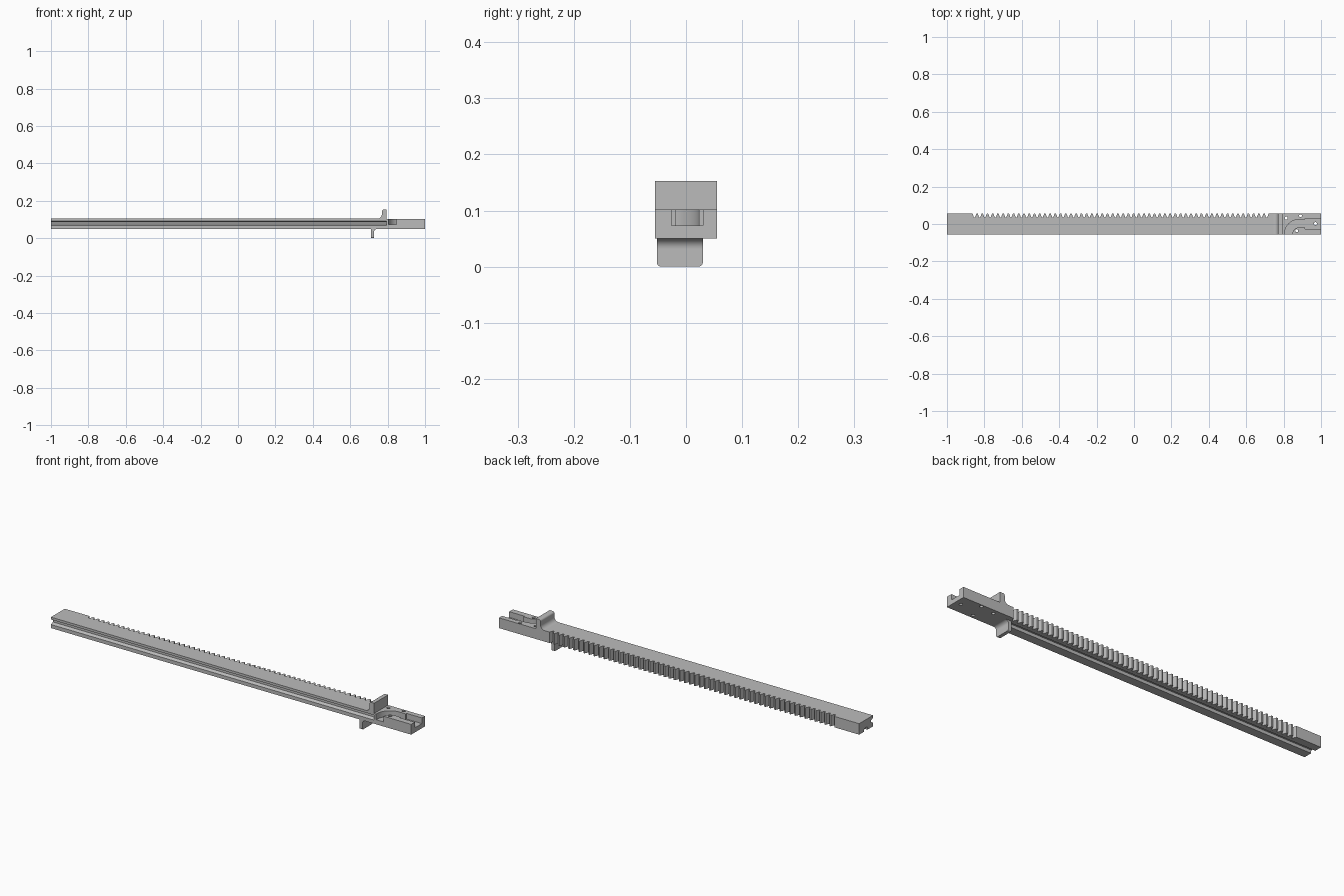
import bpy, bmesh, math
from mathutils import Vector

cube = bpy.data.objects.get("Cube")
if cube:
    bpy.data.objects.remove(cube, do_unlink=True)

grey = bpy.data.materials.new("plain_grey")
grey.use_nodes = True
colour = (0.5, 0.5, 0.5, 1)
grey.diffuse_color = colour
grey.node_tree.nodes["Principled BSDF"].inputs["Base Color"].default_value = colour

# which way a 2D outline maps into space, and the extrusion axis
PLANES = {"z": lambda a, b, h: (a, b, h),
          "y": lambda a, b, h: (a, h, b),
          "x": lambda a, b, h: (h, a, b)}


def prism(name, outline, axis, lo, hi):
    """Extrude a closed outline along an axis."""
    place = PLANES[axis]
    bm = bmesh.new()
    face = bm.faces.new([bm.verts.new(place(a, b, lo)) for a, b in outline])
    new = bmesh.ops.extrude_face_region(bm, geom=[face])["geom"]
    shift = Vector(place(0, 0, hi - lo))
    bmesh.ops.translate(bm, vec=shift, verts=[v for v in new if isinstance(v, bmesh.types.BMVert)])
    bmesh.ops.recalc_face_normals(bm, faces=bm.faces)
    mesh = bpy.data.meshes.new(name)
    bm.to_mesh(mesh)
    bm.free()
    mesh.materials.append(grey)
    obj = bpy.data.objects.new(name, mesh)
    bpy.context.collection.objects.link(obj)
    return obj


def arc(cx, cy, r, start, end, n=10):
    angles = [math.radians(start + (end - start) * i / n) for i in range(n + 1)]
    return [(cx + r * math.cos(t), cy + r * math.sin(t)) for t in angles]


def activate(obj):
    bpy.ops.object.select_all(action="DESELECT")
    obj.select_set(True)
    bpy.context.view_layer.objects.active = obj


def cut(obj, cutter):
    cutter.hide_render = True
    mod = obj.modifiers.new("cut", "BOOLEAN")
    mod.operation, mod.solver, mod.object = "DIFFERENCE", "EXACT", cutter
    activate(obj)
    bpy.ops.object.modifier_apply(modifier=mod.name)
    bpy.data.objects.remove(cutter, do_unlink=True)


def smooth(obj):
    activate(obj)
    bpy.ops.object.shade_smooth_by_angle(angle=math.radians(30))


HALF = 0.055       # half width of the bar
LOW, TOP = 0.05, 0.105
STEP = 0.795       # where the bar meets the end block

# toothed bar: outline from above, with trapezoid gaps along the back
pitch, first, count = 0.0279, -0.853, 57
outline = [(-1, -HALF), (STEP, -HALF), (STEP, HALF)]
for i in reversed(range(count)):
    x = first + i * pitch
    outline += [(x + 0.0102, HALF), (x + 0.003, 0.036), (x - 0.003, 0.036), (x - 0.0102, HALF)]
outline.append((-1, HALF))
bar = prism("toothed_bar", outline, "z", LOW, TOP)

# guide grooves in the front side and the underside
cut(bar, prism("front_groove", [(-0.06, 0.096), (-0.055, 0.093), (-0.04, 0.086),
                                (-0.04, 0.075), (-0.055, 0.068), (-0.06, 0.065)], "x", -1.1, 0.9))
cut(bar, prism("bottom_groove", [(-0.012, 0.04), (-0.01, 0.065), (0.014, 0.065),
                                 (0.018, 0.04)], "x", -1.1, 0.715))

# raised stop with a filleted foot and a rounded top edge
stop = prism("raised_stop", [(STEP, TOP), (STEP, 0.153)]
             + arc(0.779, 0.143, 0.01, 90, 180, 6)
             + arc(0.747, 0.127, 0.022, 0, -90), "y", -HALF, HALF)
smooth(stop)

# hanging tab: rounded lower corners, with a fillet where it joins the bar
tab = prism("hanging_tab", [(-0.052, LOW)] + arc(-0.044, 0.008, 0.008, 180, 270, 6)
            + arc(0.022, 0.008, 0.008, 270, 360, 6) + [(0.03, LOW)], "x", 0.71, 0.727)
smooth(tab)
fillet = prism("tab_fillet", [(0.727, LOW)] + arc(0.745, 0.032, 0.018, 180, 90),
               "y", -0.052, 0.03)
smooth(fillet)

# end block with a channel that bends from the end to the front side
block = prism("end_block", [(STEP, -HALF), (1, -HALF), (1, HALF), (STEP, HALF)], "z", LOW, 0.1016)
channel = ([(0.805, -0.07)] + arc(0.88, -0.052, 0.075, 180, 90, 16)
           + [(0.915, 0.023), (0.915, 0.03), (1.1, 0.03), (1.1, -0.026), (0.915, -0.026), (0.915, -0.019)]
           + arc(0.88, -0.052, 0.033, 90, 180, 12) + [(0.847, -0.07)])
cut(block, prism("channel_cutter", channel, "z", 0.073, 0.12))

# small holes through the end block
for x, y in [(0.813, 0.032), (0.89, 0.044), (0.97, 0.002), (0.87, -0.036)]:
    cut(block, prism("hole_cutter", arc(x, y, 0.008, 0, 345, 23), "z", 0.03, 0.12))
smooth(block)
